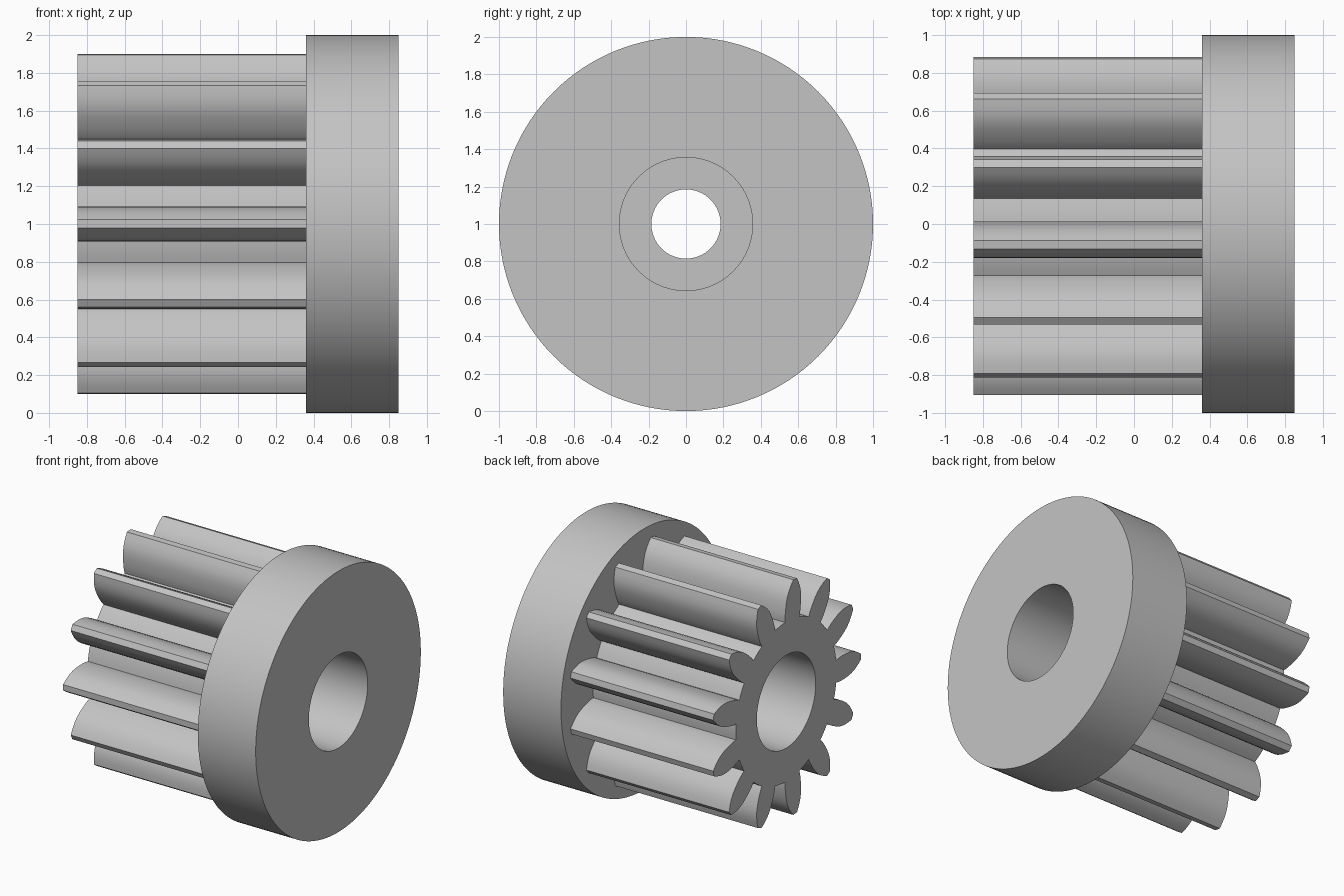
import bpy
import bmesh
import math
from mathutils import Vector, Matrix

cube = bpy.data.objects.get("Cube")
if cube:
    bpy.data.objects.remove(cube, do_unlink=True)

TEETH = 13
SEGMENTS = 128
X_GEAR, X_HUB, X_END = -0.85, 0.36, 0.85   # gear face, hub shoulder, hub face
R_BORE, R_HOLE, R_HUB, R_ROOT = 0.356, 0.185, 1.0, 0.605
WEB = 0.3                                  # half length of the narrow hole
# tooth half profile: (radius, half width), root to tip
FLANK = [(0.605, 0.086), (0.635, 0.0915), (0.67, 0.0932), (0.71, 0.0926),
         (0.75, 0.0895), (0.79, 0.083), (0.83, 0.069), (0.87, 0.047), (0.905, 0.0225)]


def polar(x, radius, angle):
    """Point around the x axis, angle zero facing the front."""
    return Vector((x, -radius * math.cos(angle), 1 + radius * math.sin(angle)))


def loop_edges(bm, verts):
    pairs = zip(verts, verts[1:] + verts[:1])
    return [bm.edges.get(p) or bm.edges.new(p) for p in pairs]


def ring(bm, x, radius):
    return [bm.verts.new(polar(x, radius, math.tau * i / SEGMENTS)) for i in range(SEGMENTS)]


def bridge(bm, a, b):
    for i in range(len(a)):
        j = (i + 1) % len(a)
        bm.faces.new((a[i], a[j], b[j], b[i]))


def cap(bm, outer, inner):
    edges = loop_edges(bm, outer) + loop_edges(bm, inner)
    bmesh.ops.triangle_fill(bm, use_beauty=True, use_dissolve=False, edges=edges)


def gear_outline(x):
    points = []
    pitch = math.tau / TEETH
    root_half = math.atan2(FLANK[0][1], FLANK[0][0])
    for k in range(TEETH):
        turn = Matrix.Rotation(-k * pitch, 3, 'X')
        sides = [(r, -w) for r, w in FLANK] + [(r, w) for r, w in reversed(FLANK)]
        for r, w in sides:
            p = turn @ Vector((0, -r, w))
            points.append(Vector((x, p.y, p.z + 1)))
        # valley floor up to the next tooth
        gap = pitch - 2 * root_half
        radius = math.hypot(*FLANK[0])
        for s in (0.25, 0.5, 0.75):
            points.append(polar(x, radius, k * pitch + root_half + gap * s))
    return points


bm = bmesh.new()

# stepped bore and hub, lathed around the x axis
profile = [(X_GEAR, R_BORE), (-WEB, R_BORE), (-WEB, R_HOLE), (WEB, R_HOLE),
           (WEB, R_BORE), (X_END, R_BORE), (X_END, R_HUB), (X_HUB, R_HUB)]
rings = [ring(bm, x, r) for x, r in profile]
for a, b in zip(rings, rings[1:]):
    bridge(bm, a, b)

# toothed body, with its end face and the hub shoulder
front = [bm.verts.new(p) for p in gear_outline(X_GEAR)]
back = [bm.verts.new(p) for p in gear_outline(X_HUB)]
bridge(bm, front, back)
cap(bm, front, rings[0])
cap(bm, rings[-1], back)
bmesh.ops.recalc_face_normals(bm, faces=bm.faces)

mesh = bpy.data.meshes.new("pinion_gear")
bm.to_mesh(mesh)
bm.free()
gear = bpy.data.objects.new("pinion_gear", mesh)
bpy.context.collection.objects.link(gear)

# plain grey metal
grey = bpy.data.materials.new("grey")
grey.use_nodes = True
colour = (0.55, 0.55, 0.55, 1)
grey.diffuse_color = colour
grey.node_tree.nodes["Principled BSDF"].inputs["Base Color"].default_value = colour
mesh.materials.append(grey)

bpy.ops.object.select_all(action='DESELECT')
gear.select_set(True)
bpy.context.view_layer.objects.active = gear
bpy.ops.object.shade_smooth_by_angle(angle=math.radians(30))
